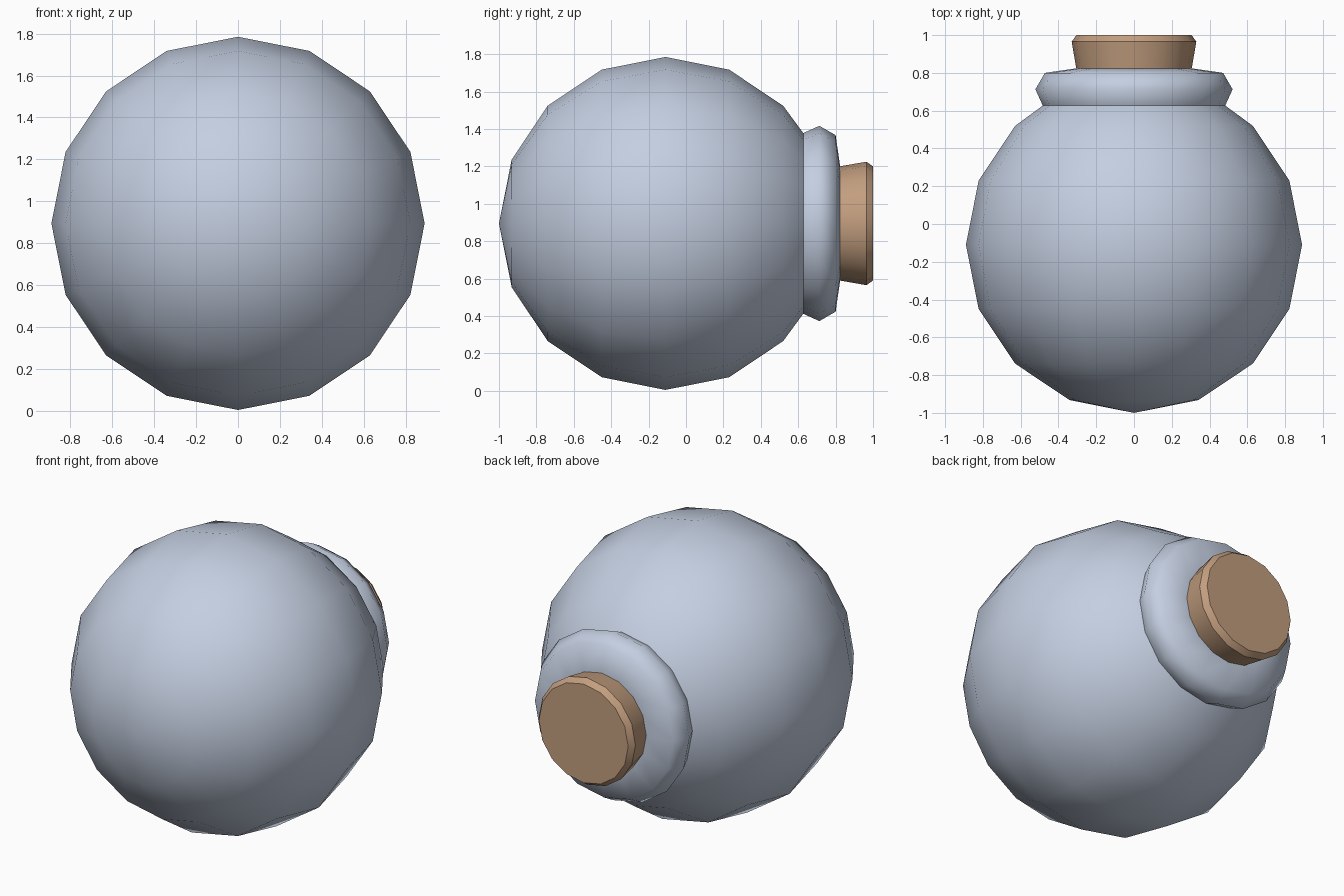
import bpy, math

if "Cube" in bpy.data.objects:
    bpy.data.objects.remove(bpy.data.objects["Cube"])

CENTRE_Z, SIDES = 0.895, 16


def material(name, rgb):
    m = bpy.data.materials.new(name)
    m.diffuse_color = (*rgb, 1)
    m.use_nodes = True
    m.node_tree.nodes["Principled BSDF"].inputs["Base Color"].default_value = m.diffuse_color
    return m


def lathe(name, profile, mat, angle):
    """Revolve (y, radius) points about the y axis; zero radius makes a pole."""
    verts, rings, faces = [], [], []
    for y, r in profile:
        n = 1 if r == 0 else SIDES
        rings.append([len(verts) + i for i in range(n)])
        for i in range(n):
            a = 2 * math.pi * i / SIDES
            verts.append((r * math.sin(a), y, CENTRE_Z + r * math.cos(a)))
    for a, b in zip(rings, rings[1:]):
        for i in range(SIDES):
            j = (i + 1) % SIDES
            if len(a) == 1:
                faces.append((a[0], b[j], b[i]))
            elif len(b) == 1:
                faces.append((a[i], a[j], b[0]))
            else:
                faces.append((a[i], a[j], b[j], b[i]))
    me = bpy.data.meshes.new(name)
    me.from_pydata(verts, [], faces)
    me.materials.append(mat)
    ob = bpy.data.objects.new(name, me)
    bpy.context.collection.objects.link(ob)
    # consistent outward normals, then smooth shading with sharp creases
    bpy.ops.object.select_all(action='DESELECT')
    ob.select_set(True)
    bpy.context.view_layer.objects.active = ob
    bpy.ops.object.mode_set(mode='EDIT')
    bpy.ops.mesh.select_all(action='SELECT')
    bpy.ops.mesh.normals_make_consistent(inside=False)
    bpy.ops.object.mode_set(mode='OBJECT')
    bpy.ops.object.shade_smooth_by_angle(angle=math.radians(angle))
    return ob


glass = material("pale blue glass", (0.55, 0.62, 0.75))
cork = material("brown cork", (0.54, 0.34, 0.21))

# round body with a rolled lip around the neck
R = 0.89
ball = [(-0.11 - R * math.cos(math.radians(22.5 * i)),
         R * math.sin(math.radians(22.5 * i))) for i in range(7)]
lip = [(0.627, 0.483), (0.713, 0.522), (0.80, 0.472), (0.825, 0.30), (0.80, 0)]
lathe("flask_body", ball + lip, glass, 62)

# tapered stopper with a chamfered end
lathe("stopper", [(0.78, 0), (0.78, 0.298), (0.965, 0.33), (1.0, 0.305), (1.0, 0)],
      cork, 40)
